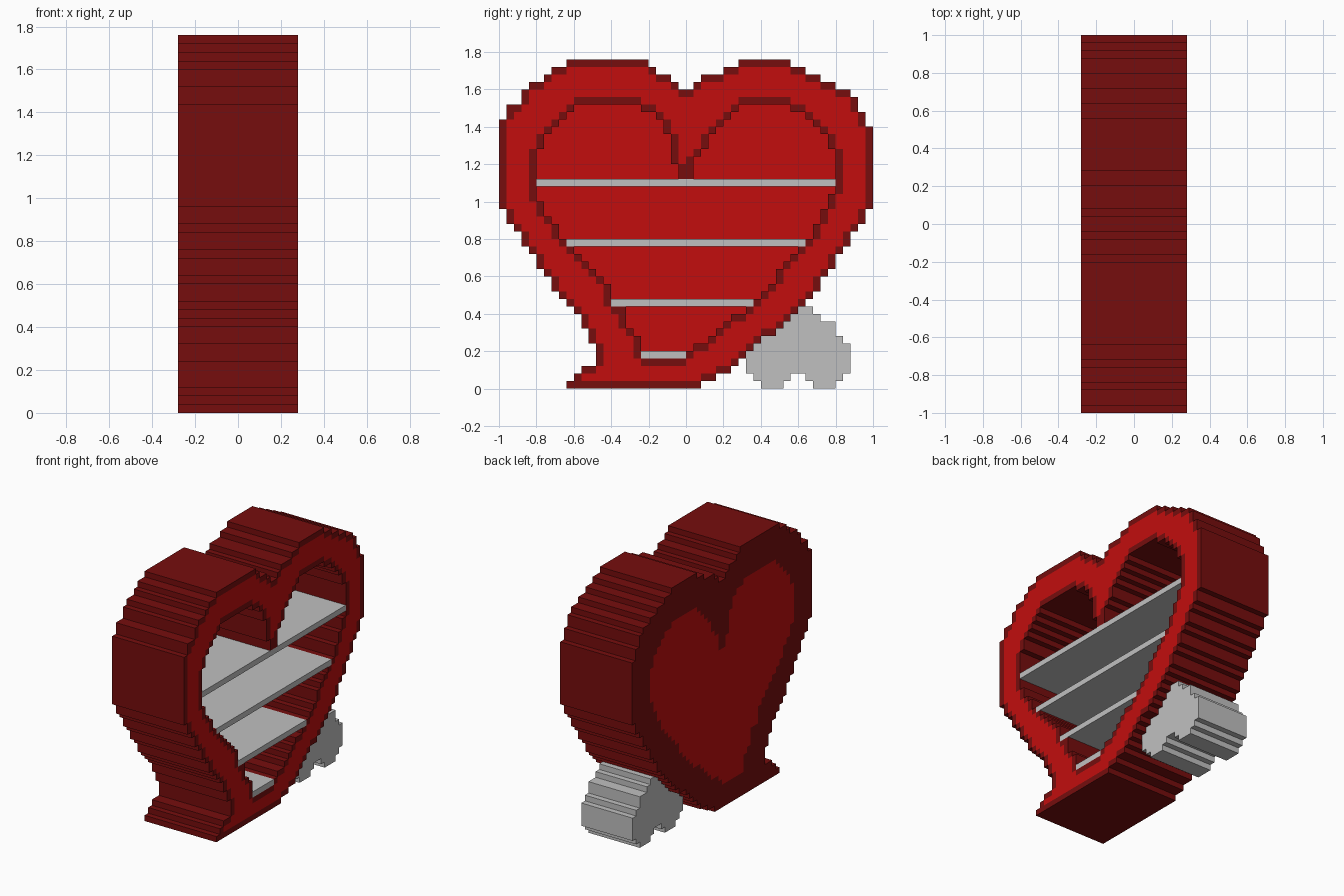
import bpy
import bmesh
import math

CELL = 0.04

cube = bpy.data.objects.get("Cube")
if cube:
    bpy.data.objects.remove(cube, do_unlink=True)


def make_material(name, rgb):
    mat = bpy.data.materials.new(name)
    mat.use_nodes = True
    mat.diffuse_color = (*rgb, 1)
    mat.node_tree.nodes["Principled BSDF"].inputs["Base Color"].default_value = (*rgb, 1)
    return mat


bright_red = make_material("bright red", (0.54, 0.004, 0.004))
dark_red = make_material("dark red", (0.18, 0.004, 0.004))
grey = make_material("light grey", (0.53, 0.53, 0.53))


def inside(profile, y, z):
    """Even-odd test of a point against a closed profile."""
    result = False
    for (ya, za), (yb, zb) in zip(profile, profile[1:] + profile[:1]):
        if (za > z) != (zb > z) and y < ya + (z - za) * (yb - ya) / (zb - za):
            result = not result
    return result


def stepped(profile):
    """Fill a profile with square cells, giving it a stepped edge."""
    ys = [p[0] for p in profile]
    zs = [p[1] for p in profile]
    return {(y, z)
            for y in range(math.floor(min(ys)), math.ceil(max(ys)))
            for z in range(math.floor(min(zs)), math.ceil(max(zs)))
            if inside(profile, y + 0.5, z + 0.5)}


def extrude_cells(name, cells, x_back, x_front, materials, is_face_colour=None):
    """Extrude cells along x; chosen front cells take the second material."""
    bm = bmesh.new()
    corners = {}

    def corner(x, y, z):
        if (x, y, z) not in corners:
            corners[x, y, z] = bm.verts.new((x * CELL, y * CELL, z * CELL))
        return corners[x, y, z]

    for y, z in sorted(cells):
        ring = [(y, z), (y + 1, z), (y + 1, z + 1), (y, z + 1)]
        front = bm.faces.new([corner(x_front, *p) for p in ring])
        bm.faces.new([corner(x_back, *p) for p in reversed(ring)])
        if is_face_colour and is_face_colour(y, z):
            front.material_index = 1
        neighbours = [(y, z - 1), (y + 1, z), (y, z + 1), (y - 1, z)]
        for i, neighbour in enumerate(neighbours):
            if neighbour not in cells:
                a, b = ring[i], ring[(i + 1) % 4]
                bm.faces.new([corner(x_back, *a), corner(x_back, *b),
                              corner(x_front, *b), corner(x_front, *a)])
    # Merge the flat cells, keeping colour borders
    bmesh.ops.dissolve_limit(bm, angle_limit=0.01, verts=bm.verts[:],
                             edges=bm.edges[:], delimit={'MATERIAL'})
    mesh = bpy.data.meshes.new(name)
    bm.to_mesh(mesh)
    bm.free()
    for mat in materials:
        mesh.materials.append(mat)
    obj = bpy.data.objects.new(name, mesh)
    bpy.context.collection.objects.link(obj)
    return obj


# Profiles as (y, z), measured in cells
heart_profile = [
    (-16, 0), (-16, .6), (-12, 3.8), (-12.2, 5.9), (-15.1, 10.5), (-17.8, 13.5),
    (-25, 24.5), (-25, 35.9), (-24, 36.1), (-23.8, 37.9), (-22.2, 38.3),
    (-22, 39.7), (-18, 42.4), (-16, 43.6), (-16, 44), (-5, 44), (-5, 43.2),
    (-4, 42.5), (-2, 41.5), (-1, 40.5), (-.9, 40), (.9, 40), (1, 40.5),
    (2.4, 41.5), (5, 42.5), (7, 43.2), (7, 44), (14, 44), (14, 43.5),
    (22, 39.5), (23, 38.5), (23, 37.5), (24, 36.5), (24, 35.5), (25, 34.8),
    (25, 24.5), (17.8, 13.5), (15.3, 10.9), (7, 3.4), (1.6, 0)]
opening_profile = [
    (-6, 4), (-6, 6), (-8, 8.2), (-8, 10.8), (-10, 11.2), (-10, 13),
    (-16, 19.5), (-19, 24), (-20, 27), (-20, 31), (-19, 33), (-18, 35),
    (-15, 37.5), (-15, 38), (-6, 38), (-6, 37.5), (-3, 35.9), (-3, 34),
    (-2, 33.9), (-2, 30), (-1, 29.9), (-1, 28), (1, 28), (1, 30), (2, 31),
    (4, 34.5), (6, 37), (7, 37.6), (7, 38), (14, 38), (14, 37.6), (16, 36.5),
    (19, 33), (20, 31), (20, 27), (19, 24.5), (16, 19.5), (9, 11.5),
    (0, 4.4), (0, 4)]
support_profile = [
    (10, 0), (13, 0), (13, 1), (14, 1), (14, 2), (16, 2), (16, 1), (17, 1),
    (17, 0), (20, 0), (20, 1), (21, 1), (21, 2), (22, 2), (22, 6), (21, 6.5),
    (20, 8.2), (17, 10.5), (17, 11), (15, 11), (8, 5), (8, 2), (9, 2),
    (9, 1), (10, 1)]

heart = stepped(heart_profile)
opening = stepped(opening_profile)
frame = heart - opening


def is_band(y, z):
    """True between the dark outlines of the frame's open side."""
    return all((y + dy, z + dz) in frame
               for dy in (-1, 0, 1) for dz in (-1, 0, 1) if dy == 0 or dz == 0)


# Heart shell with a bright band on the open side, and its back panel
extrude_cells("heart_frame", frame, -7, 7, [dark_red, bright_red], is_band)
extrude_cells("back_panel", opening, -7, -6, [bright_red])

# Shelves fill one row of the opening each
for number, row in enumerate((4, 11, 19, 27), 1):
    shelf = {cell for cell in opening if cell[1] == row}
    extrude_cells(f"shelf_{number}", shelf, -6, 7, [grey])

# Support block under the overhanging side
extrude_cells("rear_support", stepped(support_profile) - heart, -5, 5, [grey])
